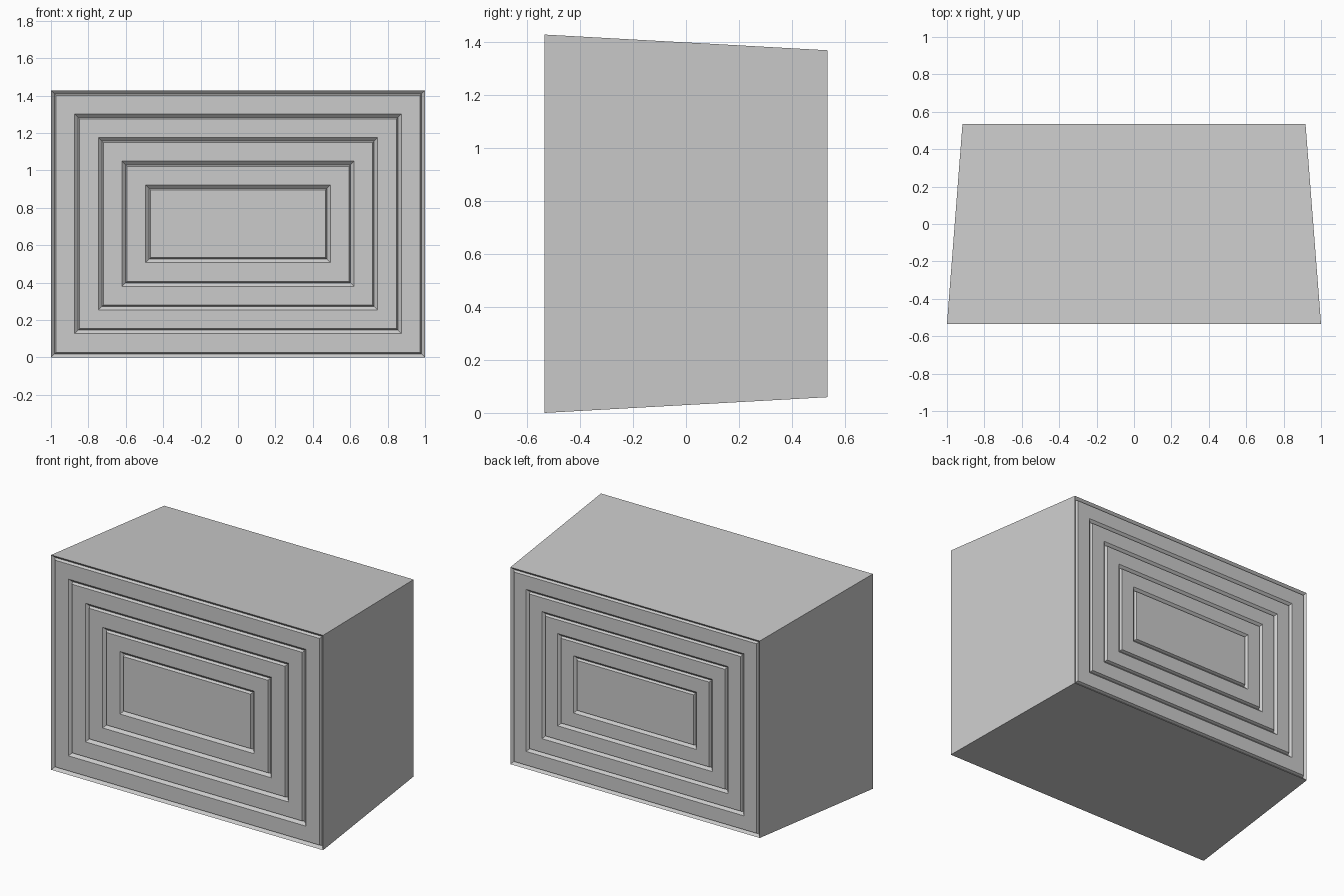
import bpy, bmesh

if "Cube" in bpy.data.objects:
    bpy.data.objects.remove(bpy.data.objects["Cube"])

W, H, Y = 1.0, 0.714, 0.535      # front half width, half height, half depth
STEP, RINGS = 0.1265, 5          # spacing and number of grooves
GROOVE = [(0.0, 0.0), (0.019, 0.018), (0.027, 0.0)]   # inset, depth
BACK = 0.917                     # back face is a scaled copy of the front

bm = bmesh.new()


def loop(inset, depth, s, side):
    """Rectangle of vertices, inset from the panel edge and sunk by depth."""
    w, h = (W - inset) * s, (H - inset) * s
    y = side * (Y - depth)
    return [bm.verts.new((x, y, H + z))
            for x, z in ((-w, -h), (w, -h), (w, h), (-w, h))]


def bridge(a, b):
    for i in range(4):
        j = (i + 1) % 4
        bm.faces.new((a[i], a[j], b[j], b[i]))


def panel(s, side):
    """Flat panel with concentric V grooves; returns its outer rectangle."""
    rects = [loop(k * STEP + inset, depth * s, s, side)
             for k in range(RINGS) for inset, depth in GROOVE]
    for a, b in zip(rects, rects[1:]):
        bridge(a, b)
    bm.faces.new(rects[-1])
    return rects[0]


# grooved front and back, joined by tapering sides
front = panel(1.0, -1)
back = panel(BACK, 1)
bridge(front, back)
bmesh.ops.recalc_face_normals(bm, faces=bm.faces)

mesh = bpy.data.meshes.new("grooved_box")
bm.to_mesh(mesh)
bm.free()
bpy.context.collection.objects.link(bpy.data.objects.new("grooved_box", mesh))
